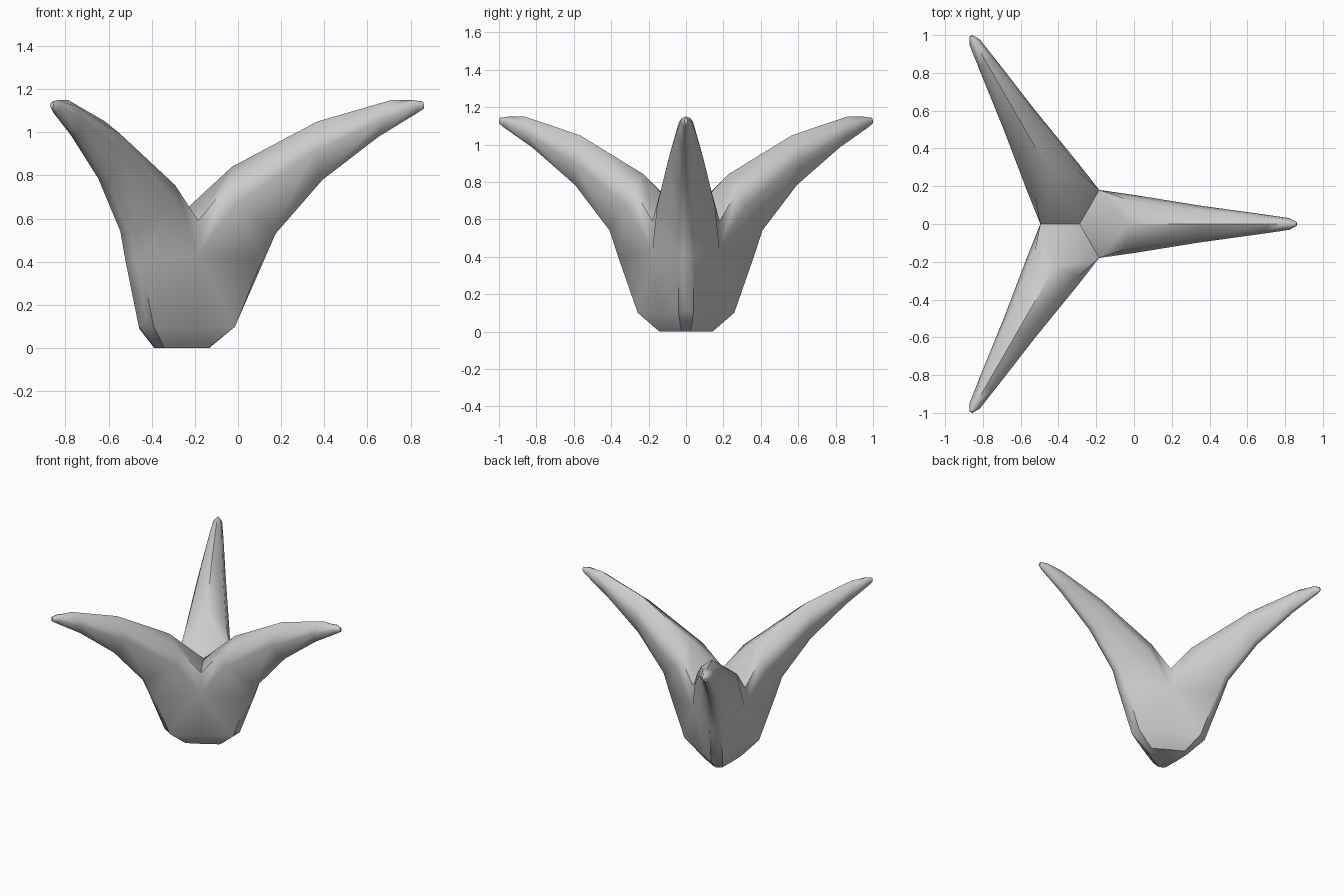
import bpy, bmesh, math
from mathutils import Vector, Matrix

if "Cube" in bpy.data.objects:
    bpy.data.objects.remove(bpy.data.objects["Cube"])

# Half cross-sections of one leaf: (distance from stem axis, half width, height)
# order: keel centre, keel edge, flank / seam, upper shoulder, top ridge
base = [
    [(0, 0, 0)] * 3,
    [(.155, 0, 0), (.15, .025, 0), (.05, .0866, 0)],
    [(.285, 0, .125), (.275, .04, .10), (.085, .1472, .09)],
    [(.41, 0, .41), (.40, .04, .41), (.104, .180, .43)],
]
leaf = [
    base[-1] + [(.104, .180, .59), (0, 0, .60)],
    [(.462, 0, .53), (.45, .037, .54), (.28, .155, .67), (.24, .135, .755), (.26, 0, .84)],
    [(.68, 0, .78), (.67, .028, .785), (.64, .097, .91), (.64, .075, .99), (.655, 0, 1.05)],
    [(.94, 0, .98), (.94, .018, .985), (.96, .053, 1.06), (.985, .038, 1.12), (1.0, 0, 1.15)],
    [(1.12, 0, 1.09), (1.12, .01, 1.092), (1.11, .031, 1.12), (1.10, .022, 1.142), (1.09, 0, 1.15)],
    [(1.15, 0, 1.11), (1.15, .004, 1.112), (1.15, .009, 1.125), (1.148, .006, 1.138), (1.145, 0, 1.143)],
]

bm = bmesh.new()


def add_face(points):
    unique = []
    for p in points:
        if all((p - q).length > 1e-5 for q in unique):
            unique.append(p)
    if len(unique) > 2:
        bm.faces.new([bm.verts.new(p) for p in unique])


def skin(rows, place):
    for a, b in zip(rows, rows[1:]):
        for i in range(len(a) - 1):
            add_face([place(p) for p in (a[i], a[i + 1], b[i + 1], b[i])])


# Three identical leaves, each mirrored about its own keel
for k in range(3):
    turn = Matrix.Rotation(k * math.tau / 3, 3, 'Z')
    for side in (1, -1):
        def place(p):
            return turn @ Vector((p[0], p[1] * side, p[2])) + Vector((-.288, 0, 0))
        skin(base, place)
        skin(leaf, place)
        add_face([place(p) for p in leaf[-1]])  # tip cap

bmesh.ops.remove_doubles(bm, verts=bm.verts[:], dist=.002)
bmesh.ops.recalc_face_normals(bm, faces=bm.faces[:])
mesh = bpy.data.meshes.new("three_leaf_plant")
bm.to_mesh(mesh)
bm.free()
plant = bpy.data.objects.new("three_leaf_plant", mesh)
bpy.context.collection.objects.link(plant)

# Smooth leaves with crisp seams
bpy.context.view_layer.objects.active = plant
plant.select_set(True)
bpy.ops.object.shade_smooth_by_angle(angle=math.radians(50))
